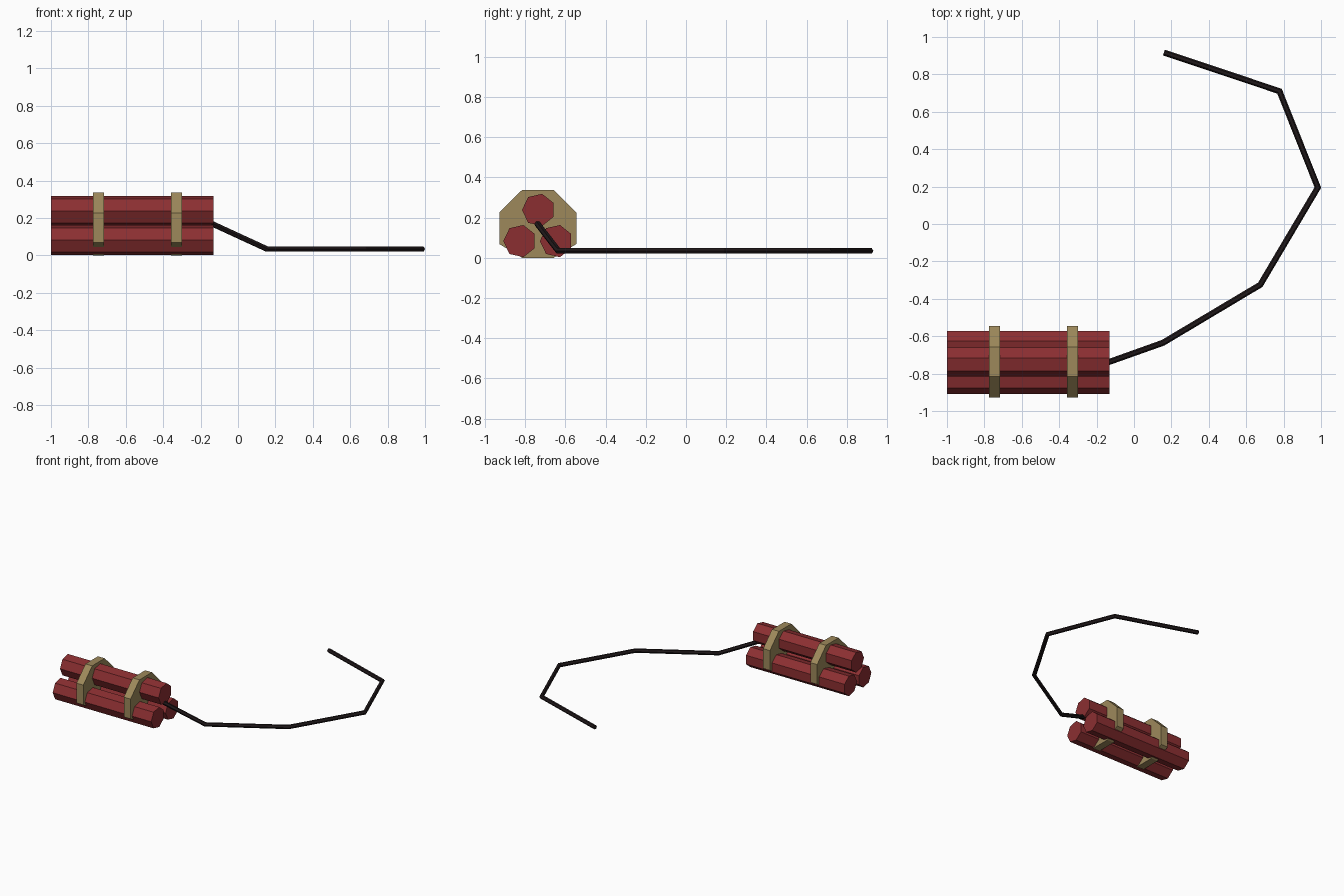
import bpy, bmesh
from math import sin, cos, pi, radians
from mathutils import Vector

cube = bpy.data.objects.get("Cube")
if cube:
    bpy.data.objects.remove(cube, do_unlink=True)


def material(name, rgb):
    mat = bpy.data.materials.new(name)
    mat.use_nodes = True
    mat.diffuse_color = (*rgb, 1)
    mat.node_tree.nodes["Principled BSDF"].inputs["Base Color"].default_value = (*rgb, 1)
    return mat


def skin(name, rings, mat):
    """Join a row of equal rings into a closed, flat-shaded tube."""
    bm = bmesh.new()
    loops = [[bm.verts.new(p) for p in ring] for ring in rings]
    for a, b in zip(loops, loops[1:]):
        for i in range(len(a)):
            j = (i + 1) % len(a)
            bm.faces.new((a[i], a[j], b[j], b[i]))
    bm.faces.new(loops[0])
    bm.faces.new(loops[-1])
    bmesh.ops.recalc_face_normals(bm, faces=bm.faces)
    mesh = bpy.data.meshes.new(name)
    bm.to_mesh(mesh)
    bm.free()
    mesh.materials.append(mat)
    obj = bpy.data.objects.new(name, mesh)
    bpy.context.collection.objects.link(obj)
    return obj


def prism(name, outline, x0, x1, mat):
    return skin(name, [[(x, y, z) for y, z in outline] for x in (x0, x1)], mat)


red = material("dull red", (0.26, 0.028, 0.031))
tan = material("tan strap", (0.34, 0.25, 0.105))
black = material("fuse black", (0.014, 0.009, 0.010))

# Three seven-sided sticks stacked in a triangle
MID_Y = -0.737
RADIUS = 0.082
for name, y, z in (("top_stick", -0.734, 0.238),
                   ("front_stick", -0.827, 0.083),
                   ("back_stick", -0.645, 0.083)):
    angles = [pi + 2 * pi * i / 7 for i in range(7)]
    outline = [(y + RADIUS * cos(a), z + RADIUS * sin(a)) for a in angles]
    prism(name, outline, -1.0, -0.13, red)

# Two solid straps, octagons with a flattened base
half = [(0.079, 0.0), (0.191, 0.068), (0.191, 0.226), (0.079, 0.337)]
octagon = [(MID_Y + y, z) for y, z in half] + [(MID_Y - y, z) for y, z in reversed(half)]
for name, x in (("outer_strap", -0.746), ("inner_strap", -0.329)):
    prism(name, octagon, x - 0.03, x + 0.03, tan)

# Bent fuse with mitred corners, lying on the ground
path = [Vector(p) for p in ((-0.14, -0.74, 0.17), (0.155, -0.635, 0.034),
                            (0.675, -0.325, 0.034), (0.983, 0.195, 0.034),
                            (0.778, 0.71, 0.034), (0.16, 0.917, 0.034))]
rings = []
for i, p in enumerate(path):
    d_in = (p - path[max(i - 1, 0)]).normalized()
    d_out = (path[min(i + 1, len(path) - 1)] - p).normalized()
    tangent = (d_in + d_out).normalized()
    side = tangent.cross(Vector((0, 0, 1))).normalized()
    up = side.cross(tangent)
    bend = d_in.angle(d_out) if d_in.length and d_out.length else 0
    stretch = 1 / cos(bend / 2)
    rings.append([p + 0.016 * (side * cos(a) * stretch + up * sin(a))
                  for a in (radians(60 * k) for k in range(6))])
skin("fuse", rings, black)
